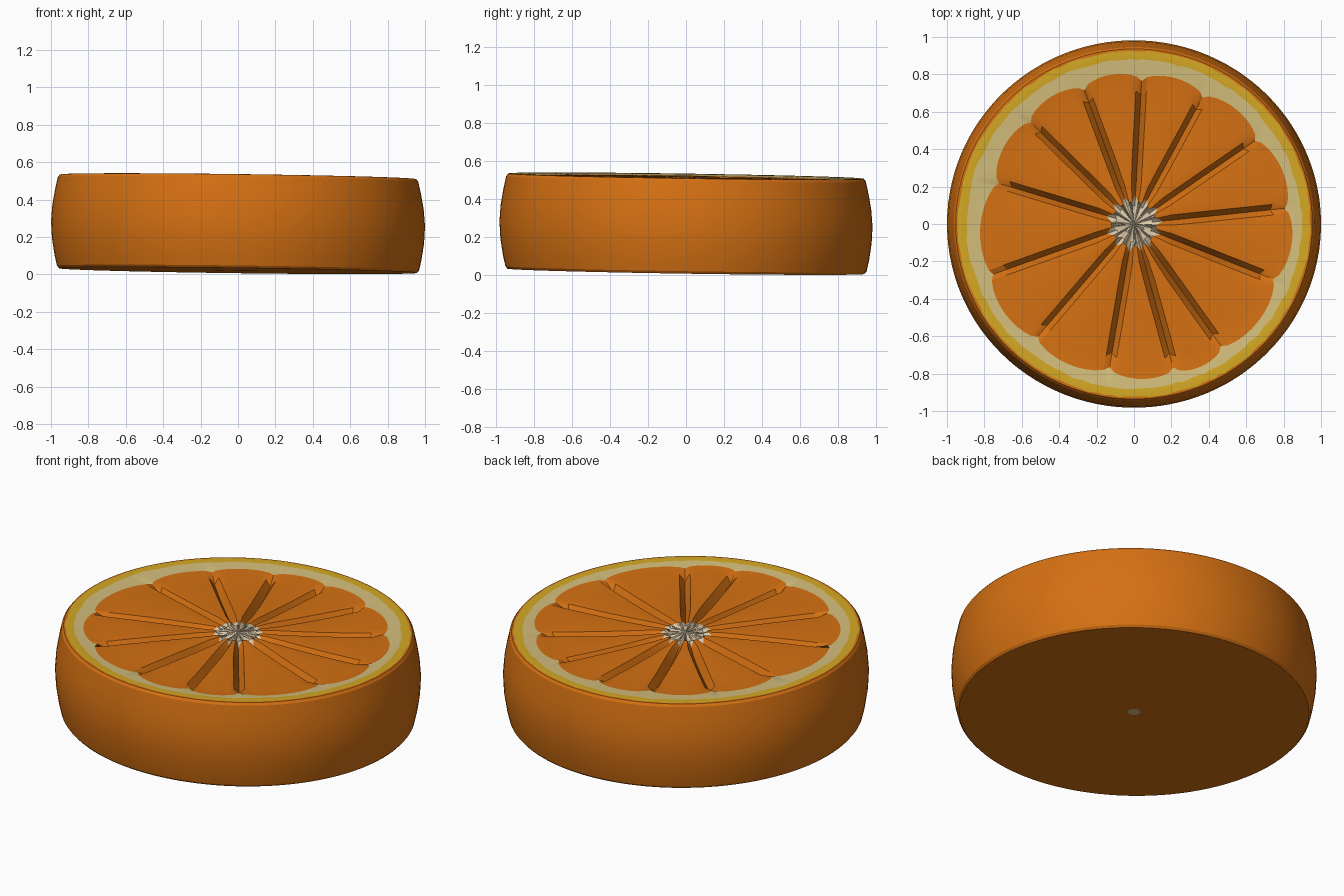
import bpy, bmesh, math, random

if "Cube" in bpy.data.objects:
    bpy.data.objects.remove(bpy.data.objects["Cube"])

random.seed(4)


def lin(c):
    c /= 255
    return c / 12.92 if c < 0.04045 else ((c + 0.055) / 1.055) ** 2.4


def material(name, r, g, b):
    m = bpy.data.materials.new(name)
    m.diffuse_color = (lin(r), lin(g), lin(b), 1)
    m.use_nodes = True
    m.node_tree.nodes["Principled BSDF"].inputs["Base Color"].default_value = m.diffuse_color
    return m


mats = [material("orange", 212, 112, 18), material("yellow_zest", 212, 168, 36),
        material("cream_pith", 212, 190, 124), material("pale_core", 222, 203, 170)]
ORANGE, YELLOW, CREAM, CORE = range(4)

# Membrane directions in degrees and distance of each scallop cusp
grooves = [(6, .81), (35, .79), (62, .78), (87, .78), (110, .775), (135, .78), (163, .755),
           (200, .80), (230, .80), (260.5, .79), (285, .81), (305, .81), (338, .80)]
COLS = 10                       # columns per segment, column 0 is the groove floor
COUNT = len(grooves) * COLS
lumps = [random.uniform(-.008, .006) for _ in grooves]


def column(i, r):
    """Angle, position across the segment, cusp distance and segment number."""
    s, k = divmod(i, COLS)
    a0, c0 = grooves[s]
    a1, c1 = grooves[(s + 1) % len(grooves)]
    a0, a1 = math.radians(a0), math.radians(a1)
    if a1 < a0:
        a1 += 2 * math.pi
    span = a1 - a0
    edge = min(.028 / r, .3 * span)          # groove half width stays near constant
    if k == 0:
        return a0, 0, c0, s
    t = (k - 1) / (COLS - 2)
    a = a0 + edge + (span - 2 * edge) * t
    u = (a - a0) / span
    return a, u, c0 + (c1 - c0) * u, s


bm = bmesh.new()


def add(r, a, z):
    x, y = r * math.cos(a), r * math.sin(a) * .982
    return bm.verts.new((x, y, z - .013 * x - .015 * y))   # slice leans slightly


def plain_ring(r, z, wobble=0):
    return [add(r + random.uniform(-wobble, wobble), column(i, .8)[0], z)
            for i in range(COUNT)]


def flesh_ring(f, depth):
    """Ring at fraction f from the core to the scalloped flesh outline."""
    out = []
    for i in range(COUNT):
        a, u, cusp, s = column(i, .13 + f * .67)
        arch = math.sin(math.pi * u) ** .5 if u else 0
        outer = cusp + .045 * arch
        inner = .155 - .035 * arch
        r = inner + f * (outer - inner)
        z = .506 + lumps[s] * math.sin(math.pi * f) + .008 * arch
        if u == 0:
            z -= depth
        if f == 1:
            z = .514
        out.append(add(r, a, z))
    return out


def core_ring(r, z):
    return [add(r * (.93 if i % COLS < 5 else 1.05), column(i, .13)[0],
                z + random.uniform(-.006, .006)) for i in range(COUNT)]


# Rings run from the core outwards, over the rim, down the peel and underneath
rings = [(core_ring(.06, .503), CORE), (core_ring(.105, .500), CORE),
         (flesh_ring(0, .02), CORE)]
for f, depth in ((.12, .04), (.3, .045), (.5, .045), (.7, .04), (.88, .03), (1, 0)):
    rings.append((flesh_ring(f, depth), ORANGE))
rings.append((plain_ring(.895, .521, .005), CREAM))
rings.append((plain_ring(.942, .523, .004), YELLOW))
for r, z in ((.953, .522), (.964, .508), (.979, .44), (.993, .36), (1, .27), (.995, .18),
             (.981, .09), (.968, .034), (.957, .021), (.035, .02)):
    rings.append((plain_ring(r, z), ORANGE))

for (a, _), (b, m) in zip(rings, rings[1:]):
    for i in range(COUNT):
        j = (i + 1) % COUNT
        bm.faces.new((a[i], b[i], b[j], a[j])).material_index = m

# Close the core on top and the small pith dot underneath
for ring, z, m in ((rings[0][0], .508, CORE), (rings[-1][0], .02, CREAM)):
    c = bm.verts.new((0, 0, z))
    for i in range(COUNT):
        bm.faces.new((c, ring[i], ring[(i + 1) % COUNT])).material_index = m

bmesh.ops.recalc_face_normals(bm, faces=bm.faces)
mesh = bpy.data.meshes.new("orange_slice")
bm.to_mesh(mesh)
bm.free()
for m in mats:
    mesh.materials.append(m)
obj = bpy.data.objects.new("orange_slice", mesh)
bpy.context.collection.objects.link(obj)
bpy.context.view_layer.objects.active = obj
obj.select_set(True)
bpy.ops.object.shade_smooth_by_angle(angle=math.radians(25))
